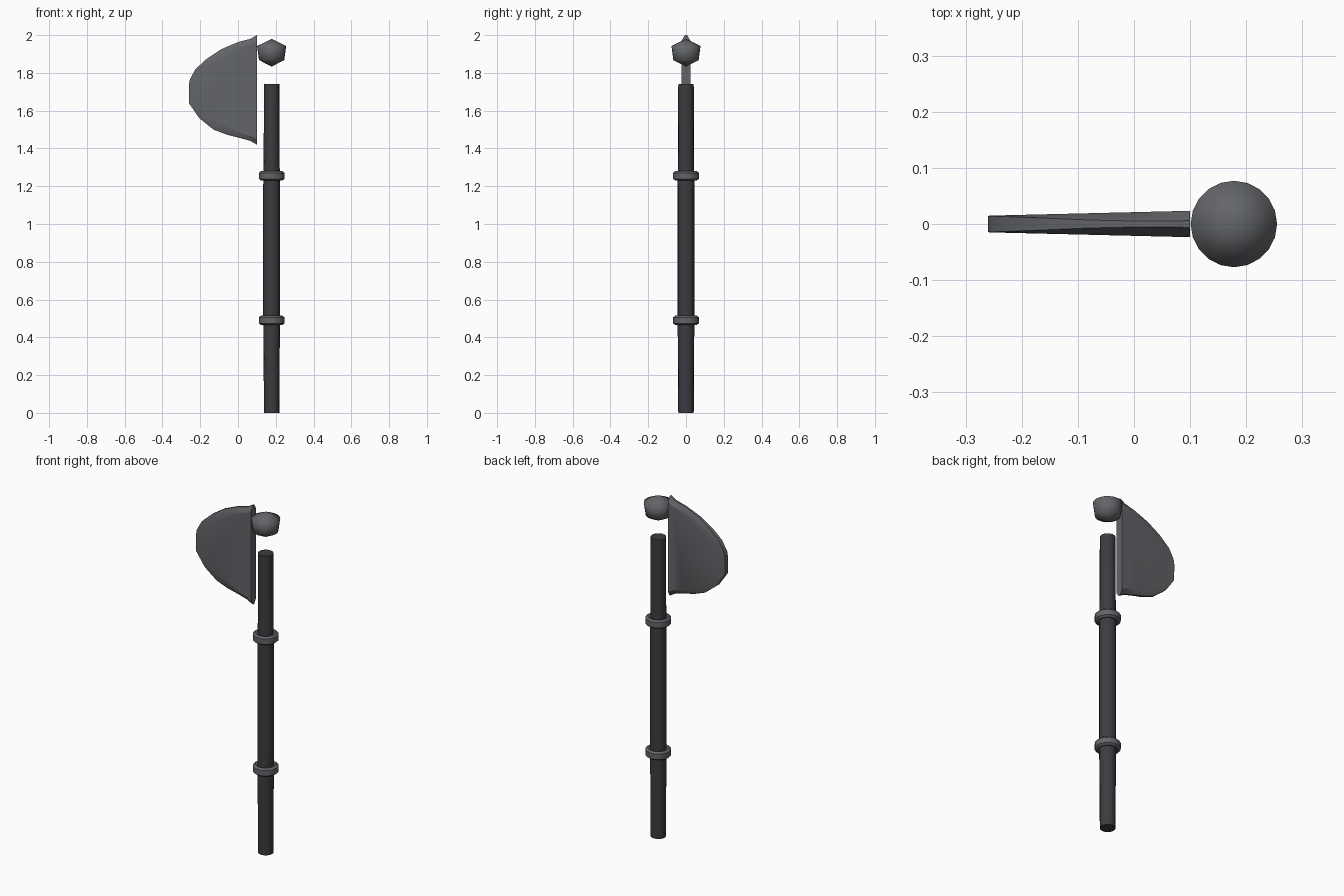
import bpy, bmesh, math

if "Cube" in bpy.data.objects:
    bpy.data.objects.remove(bpy.data.objects["Cube"])

AX = 0.178  # shaft axis x


def material(name, rgb):
    m = bpy.data.materials.new(name)
    m.diffuse_color = (*rgb, 1)
    m.use_nodes = True
    m.node_tree.nodes["Principled BSDF"].inputs["Base Color"].default_value = m.diffuse_color
    return m


metal = material("grey metal", (0.125, 0.13, 0.14))
dark = material("dark shaft", (0.045, 0.045, 0.052))


def finish(name, bm, mat, angle):
    bmesh.ops.recalc_face_normals(bm, faces=bm.faces[:])
    me = bpy.data.meshes.new(name)
    bm.to_mesh(me)
    bm.free()
    me.materials.append(mat)
    ob = bpy.data.objects.new(name, me)
    bpy.context.collection.objects.link(ob)
    bpy.ops.object.select_all(action='DESELECT')
    ob.select_set(True)
    bpy.context.view_layer.objects.active = ob
    bpy.ops.object.shade_smooth_by_angle(angle=math.radians(angle))
    return ob


def lathe(name, profile, mat, n=16, closed=False, angle=40):
    """Revolve (radius, z) points about the shaft axis."""
    bm = bmesh.new()
    rings = []
    for r, z in profile:
        if r == 0:
            rings.append([bm.verts.new((AX, 0, z))] * n)
        else:
            rings.append([bm.verts.new((AX + r * math.cos(math.tau * i / n),
                                        r * math.sin(math.tau * i / n), z)) for i in range(n)])
    pairs = list(zip(rings, rings[1:]))
    if closed:
        pairs.append((rings[-1], rings[0]))
    for a, b in pairs:
        for i in range(n):
            j = (i + 1) % n
            bm.faces.new(list(dict.fromkeys((a[i], a[j], b[j], b[i]))))
    return finish(name, bm, mat, angle)


# Shaft, very slightly thicker along the grip
lathe("shaft", [(0, 0), (0.041, 0), (0.042, 0.25), (0.0445, 0.48), (0.0445, 1.2),
                (0.042, 1.36), (0.041, 1.74), (0, 1.74)], dark)

# Two bands round the shaft
for name, z in (("lower_ring", 0.49), ("upper_ring", 1.255)):
    lathe(name, [(0.038, z - 0.018), (0.056, z - 0.025), (0.068, z - 0.016),
                 (0.068, z + 0.016), (0.056, z + 0.025), (0.038, z + 0.018)],
          metal, closed=True, angle=50)

# Faceted finial ball floating above the shaft
lathe("finial", [(0, 1.833), (0.067, 1.868), (0.077, 1.942), (0, 1.98)], metal, n=20, angle=75)

# Axe blade outline (x, z), from the top corner round the left end to the bottom corner
outline = [(0.10, 2.0), (0.065, 1.98), (0.0, 1.963), (-0.09, 1.925), (-0.165, 1.875),
           (-0.225, 1.82), (-0.255, 1.765), (-0.26, 1.735), (-0.26, 1.64), (-0.205, 1.56),
           (-0.13, 1.50), (-0.06, 1.473), (0.005, 1.457), (0.065, 1.44), (0.10, 1.42)]
ZC = 1.70
bm = bmesh.new()
loops = []  # front face, front rim, back rim, back face
for side, inner in ((-1, True), (-1, False), (1, False), (1, True)):
    loop = []
    for x, z in outline:
        px, pz = x, z
        if inner:
            pz = ZC + (z - ZC) * 0.9
            px = x if x > 0.09 else x + 0.02 * (0.1 - x) / 0.36
        t = 0.0235 - (0.1 - px) * 0.024
        if not inner:
            # rim thins towards top and bottom, stays thick at the blunt left end
            t *= 1 - 0.75 * min(1, abs(z - ZC) / 0.25) ** 2
        loop.append(bm.verts.new((px, side * t, pz)))
    loops.append(loop)
for a, b in zip(loops, loops[1:]):
    for i in range(len(outline) - 1):
        bm.faces.new((a[i], a[i + 1], b[i + 1], b[i]))
bm.faces.new(loops[0])
bm.faces.new(loops[3])
# flat side facing the shaft
bm.faces.new([l[0] for l in loops] + [l[-1] for l in reversed(loops)])
finish("axe_blade", bm, metal, 30)
